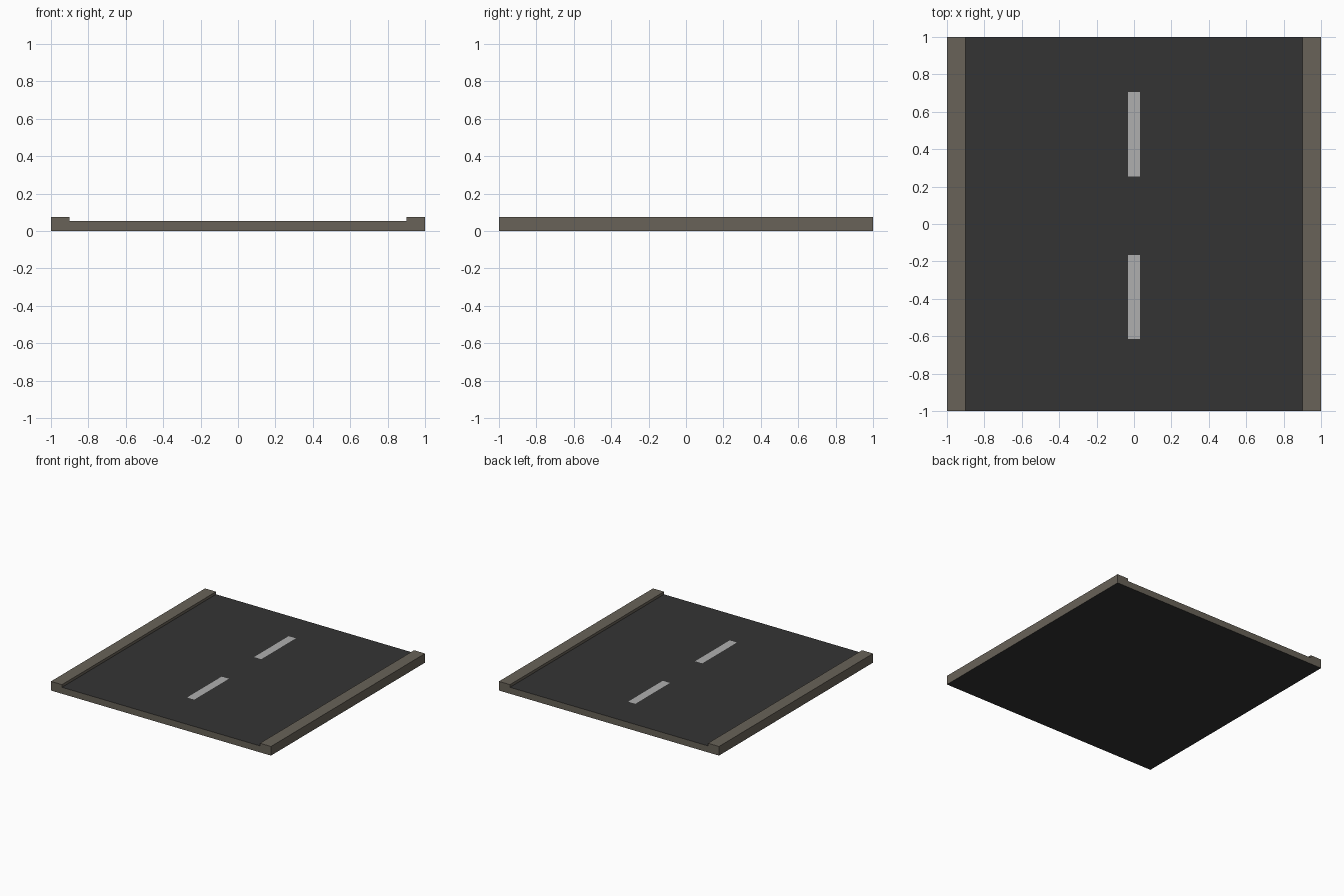
import bpy
import bmesh

if "Cube" in bpy.data.objects:
    bpy.data.objects.remove(bpy.data.objects["Cube"])

HALF = 1.0          # half the tile size
CURB_IN = 0.9       # inner edge of the curbs
CURB_Z = 0.075
ROAD_Z = 0.053


def material(name, rgb):
    m = bpy.data.materials.new(name)
    m.diffuse_color = (*rgb, 1.0)
    m.use_nodes = True
    m.node_tree.nodes["Principled BSDF"].inputs["Base Color"].default_value = m.diffuse_color
    return m


def finish(name, bm, mats):
    mesh = bpy.data.meshes.new(name)
    bm.to_mesh(mesh)
    bm.free()
    for m in mats:
        mesh.materials.append(m)
    obj = bpy.data.objects.new(name, mesh)
    bpy.context.collection.objects.link(obj)
    return obj


curb_mat = material("curb_stone", (0.14, 0.123, 0.098))
asphalt_mat = material("asphalt", (0.034, 0.034, 0.034))
paint_mat = material("lane_paint", (0.43, 0.43, 0.43))

# Road slab with raised curbs: one cross-section swept front to back
right = [(HALF, 0), (HALF, CURB_Z), (CURB_IN, CURB_Z), (CURB_IN, ROAD_Z)]
profile = right + [(-x, z) for x, z in reversed(right)]
bm = bmesh.new()
face = bm.faces.new([bm.verts.new((x, -HALF, z)) for x, z in profile])
swept = bmesh.ops.extrude_face_region(bm, geom=[face])["geom"]
bmesh.ops.translate(bm, vec=(0, 2 * HALF, 0),
                    verts=[v for v in swept if isinstance(v, bmesh.types.BMVert)])
bmesh.ops.recalc_face_normals(bm, faces=bm.faces)

# Asphalt on the roadway and underside, stone on everything else
for f in bm.faces:
    z = f.calc_center_median().z
    flat = abs(f.normal.z) > 0.9
    f.material_index = int(flat and z < ROAD_Z + 0.001)
finish("road_slab", bm, [curb_mat, asphalt_mat])

# Painted centre dashes, almost flush with the roadway
for name, y0, y1 in (("front_lane_dash", -0.615, -0.165),
                     ("back_lane_dash", 0.255, 0.705)):
    bm = bmesh.new()
    w = 0.033
    bm.faces.new([bm.verts.new((x, y, ROAD_Z + 0.001))
                  for x, y in ((-w, y0), (w, y0), (w, y1), (-w, y1))])
    finish(name, bm, [paint_mat])
